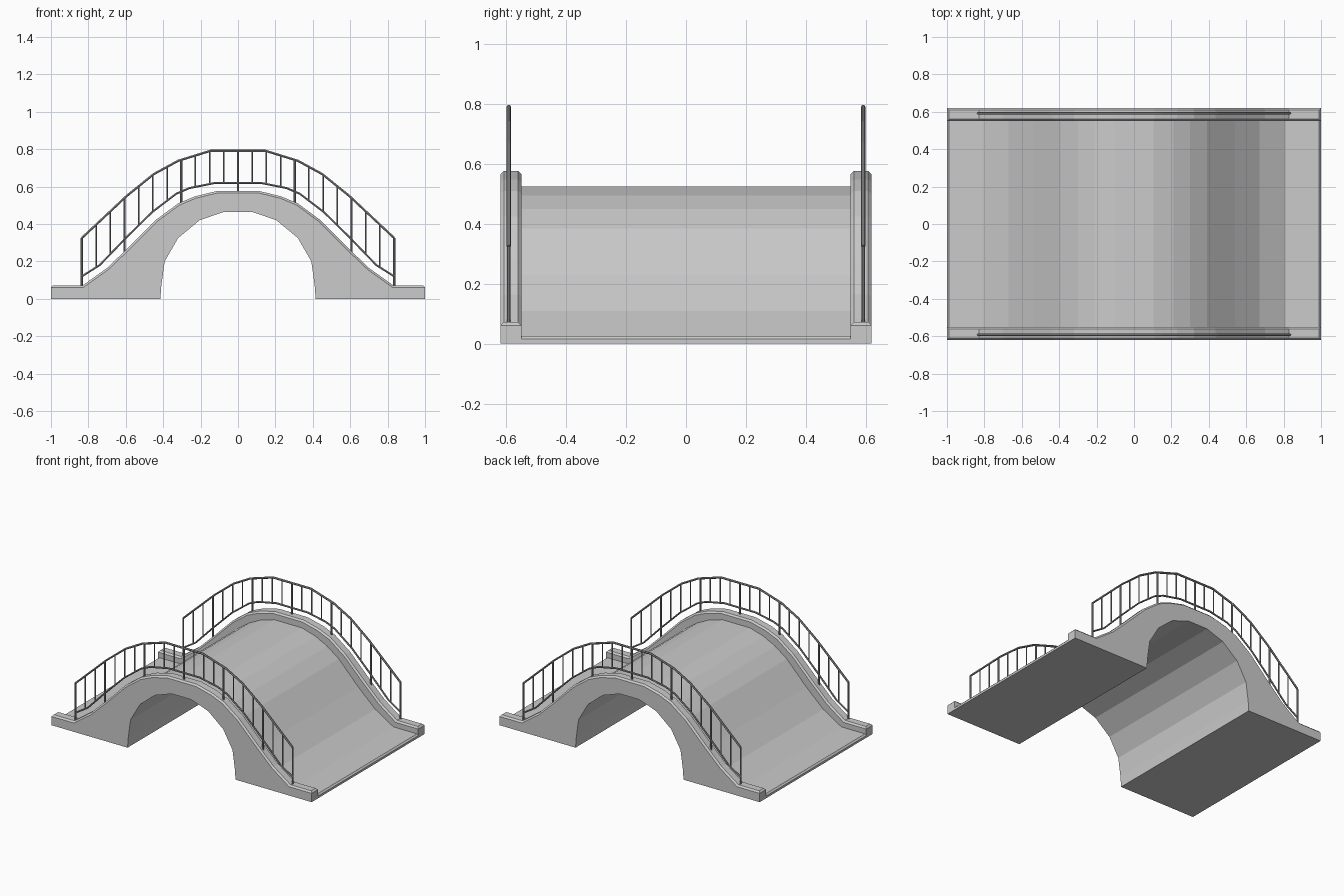
import bpy, bmesh

cube = bpy.data.objects.get("Cube")
if cube:
    bpy.data.objects.remove(cube, do_unlink=True)


def make_material(name, value):
    mat = bpy.data.materials.new(name)
    mat.use_nodes = True
    mat.diffuse_color = (value, value, value, 1)
    mat.node_tree.nodes["Principled BSDF"].inputs["Base Color"].default_value = (value, value, value, 1)
    return mat


stone = make_material("grey stone", 0.6)
metal = make_material("grey railing metal", 0.3)

# Half profiles as (x, z), from the middle outward
ARCH = [(0.075, 0.465), (0.205, 0.42), (0.32, 0.325), (0.392, 0.2), (0.41, 0.07), (0.415, 0)]
DECK = [(0.105, 0.525), (0.21, 0.495), (0.3, 0.45), (0.39, 0.385), (0.54, 0.23),
        (0.67, 0.11), (0.81, 0.025), (0.99, 0.025), (1, 0.015)]
CURB = [(0.11, 0.577), (0.23, 0.548), (0.32, 0.51), (0.435, 0.425), (0.58, 0.28),
        (0.7, 0.165), (0.83, 0.072), (1, 0.072)]
HANDRAIL = [(0.145, 0.792), (0.32, 0.738), (0.45, 0.667), (0.595, 0.55), (0.835, 0.325)]
LOW_RAIL = [(0.12, 0.62), (0.26, 0.592), (0.33, 0.562), (0.46, 0.463), (0.6, 0.325),
            (0.74, 0.18), (0.835, 0.12)]


def mirrored(half):
    return [(-x, z) for x, z in reversed(half)] + half


def height(half, x):
    """Height of a half profile at x."""
    x = abs(x)
    if x <= half[0][0]:
        return half[0][1]
    for (xa, za), (xb, zb) in zip(half, half[1:]):
        if x <= xb:
            return za + (zb - za) * (x - xa) / (xb - xa)
    return half[-1][1]


def add_object(name, bm, mat):
    bmesh.ops.recalc_face_normals(bm, faces=bm.faces)
    mesh = bpy.data.meshes.new(name)
    bm.to_mesh(mesh)
    bm.free()
    mesh.materials.append(mat)
    obj = bpy.data.objects.new(name, mesh)
    bpy.context.collection.objects.link(obj)
    return obj


def arch_slab(name, top_half, y0, y1, chamfer=0):
    """Solid between the arch opening and a top profile, extruded along y."""
    bm = bmesh.new()
    top = mirrored(top_half)
    outline = [(-1, 0)] + top + [(1, 0)] + mirrored(ARCH)[::-1]
    face = bm.faces.new([bm.verts.new((x, y0, z)) for x, z in outline])
    new = bmesh.ops.extrude_face_region(bm, geom=[face])["geom"]
    bmesh.ops.translate(bm, vec=(0, y1 - y0, 0),
                        verts=[v for v in new if isinstance(v, bmesh.types.BMVert)])
    if chamfer:
        keys = {(round(x, 4), round(z, 4)) for x, z in top}

        def on_top(v):
            return (round(v.co.x, 4), round(v.co.z, 4)) in keys

        rim = [e for e in bm.edges if all(on_top(v) for v in e.verts)
               and (abs(e.verts[0].co.y - e.verts[1].co.y) < 0.001
                    or abs(e.verts[0].co.x) > 0.99)]
        bmesh.ops.bevel(bm, geom=rim, offset=chamfer, segments=1, affect='EDGES')
    return add_object(name, bm, stone)


def rail(name, half, y, radius):
    """Thin tube following a profile."""
    curve = bpy.data.curves.new(name, 'CURVE')
    curve.dimensions = '3D'
    curve.bevel_depth = radius
    curve.bevel_resolution = 1
    curve.use_fill_caps = True
    points = mirrored(half)
    spline = curve.splines.new('POLY')
    spline.use_smooth = False
    spline.points.add(len(points) - 1)
    for p, (x, z) in zip(spline.points, points):
        p.co = (x, y, z, 1)
    curve.materials.append(metal)
    bpy.context.collection.objects.link(bpy.data.objects.new(name, curve))


def upright(bm, x, y, z0, z1, radius):
    tube = bmesh.ops.create_cone(bm, cap_ends=True, segments=8, radius1=radius,
                                 radius2=radius, depth=z1 - z0)
    bmesh.ops.translate(bm, verts=tube["verts"], vec=(x, y, (z0 + z1) / 2))


# Walkway between the side walls
arch_slab("bridge_deck", DECK, -0.55, 0.55)

for side, s in (("front", -1), ("back", 1)):
    # Side wall with a chamfered curb
    arch_slab(side + "_side_wall", CURB, s * 0.55, s * 0.62, 0.011)

    # Railing: two rails, thin balusters and posts standing on the curb
    y = s * 0.592
    rail(side + "_handrail", HANDRAIL, y, 0.007)
    rail(side + "_lower_rail", LOW_RAIL, y, 0.006)
    balusters, posts = bmesh.new(), bmesh.new()
    for i in range(-11, 12):
        x = i * 0.835 / 11
        if i in (-11, -8, -4, 0, 4, 8, 11):
            upright(posts, x, y, height(CURB, x) - 0.01, height(HANDRAIL, x), 0.006)
        else:
            upright(balusters, x, y, height(LOW_RAIL, x), height(HANDRAIL, x), 0.004)
    add_object(side + "_balusters", balusters, metal)
    add_object(side + "_posts", posts, metal)
